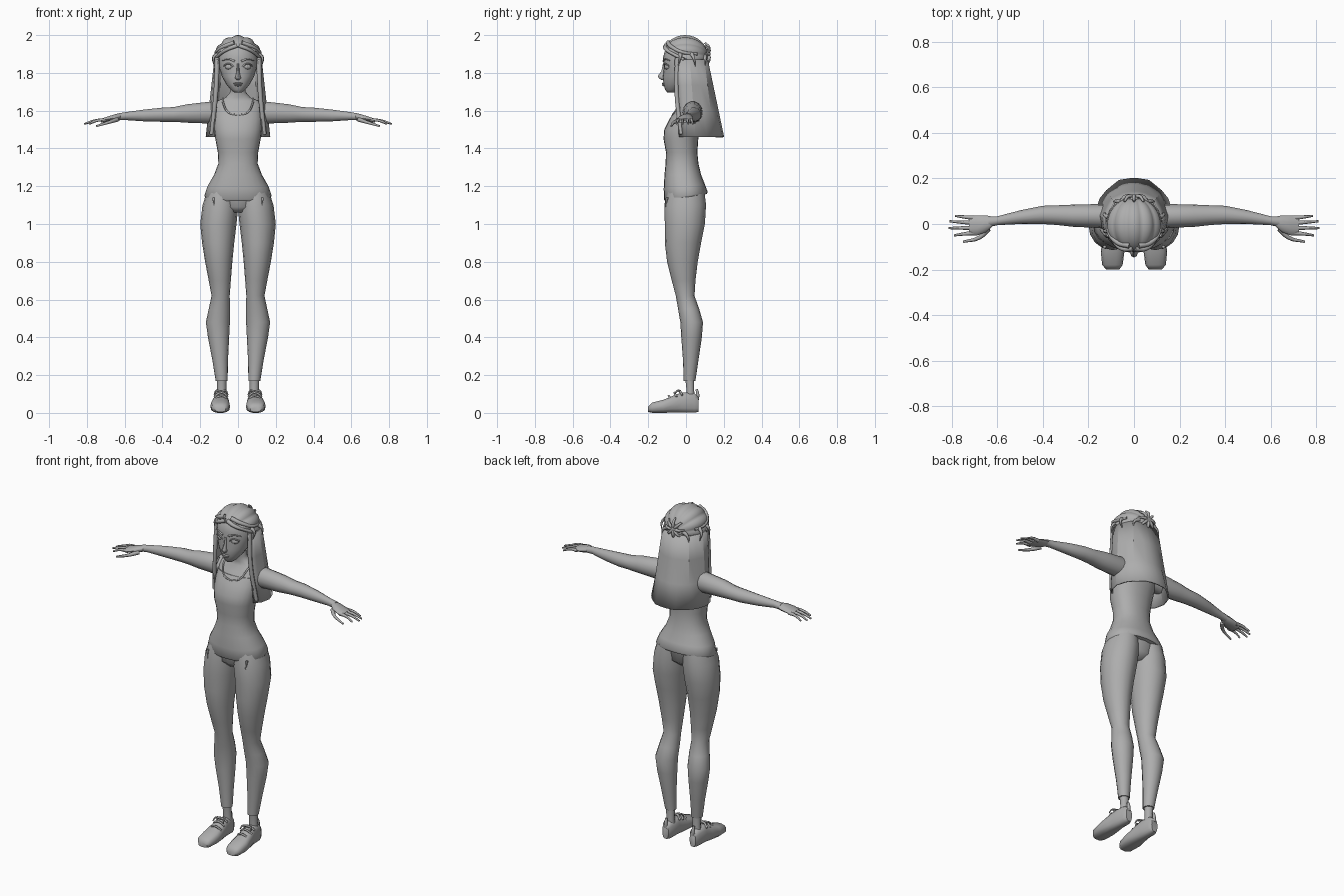
import bpy, bmesh
from math import sin, cos, pi, copysign
from mathutils import Vector, Matrix

cube = bpy.data.objects.get("Cube")
if cube:
    bpy.data.objects.remove(cube, do_unlink=True)

clay = bpy.data.materials.new("plain_grey")
clay.use_nodes = True
grey = (0.42, 0.42, 0.42, 1)
clay.diffuse_color = grey
clay.node_tree.nodes["Principled BSDF"].inputs["Base Color"].default_value = grey


def finish(name, bm, mirror=False, angle=50):
    """Turn a bmesh into a smooth shaded, optionally mirrored object."""
    bmesh.ops.recalc_face_normals(bm, faces=bm.faces)
    mesh = bpy.data.meshes.new(name)
    bm.to_mesh(mesh)
    bm.free()
    obj = bpy.data.objects.new(name, mesh)
    bpy.context.collection.objects.link(obj)
    mesh.materials.append(clay)
    bpy.ops.object.select_all(action="DESELECT")
    obj.select_set(True)
    bpy.context.view_layer.objects.active = obj
    bpy.ops.object.shade_smooth_by_angle(angle=angle * pi / 180)
    if mirror:
        obj.modifiers.new("Mirror", "MIRROR")
    return obj


def loft(name, rings, axis="z", mirror=False, sides=16, power=1.0):
    """Skin rings given as (position, low u, high u, low v, high v, tilt)."""
    bm = bmesh.new()
    loops = []
    for w, u0, u1, v0, v1, *tilt in rings:
        loop = []
        for i in range(sides):
            c, s = cos(2 * pi * i / sides), sin(2 * pi * i / sides)
            u = (u0 + u1) / 2 + (u1 - u0) / 2 * copysign(abs(c) ** power, c)
            v = (v0 + v1) / 2 + (v1 - v0) / 2 * copysign(abs(s) ** power, s)
            k = w + (tilt[0] * v if tilt else 0)
            loop.append(bm.verts.new({"x": (k, u, v), "y": (u, k, v), "z": (u, v, k)}[axis]))
        loops.append(loop)
    for a, b in zip(loops, loops[1:]):
        for i in range(sides):
            j = (i + 1) % sides
            bm.faces.new((a[i], a[j], b[j], b[i]))
    bm.faces.new(loops[0])
    bm.faces.new(loops[-1])
    return finish(name, bm, mirror)


def strands(name, paths, size, tip=1.0, mirror=True):
    """Round tubes along point paths, narrowing to the tip."""
    curve = bpy.data.curves.new(name, "CURVE")
    curve.dimensions = "3D"
    curve.bevel_depth = size
    curve.bevel_resolution = 1
    curve.resolution_u = 4
    curve.use_fill_caps = True
    for path in paths:
        spline = curve.splines.new("BEZIER")
        spline.bezier_points.add(len(path) - 1)
        for i, (point, co) in enumerate(zip(spline.bezier_points, path)):
            point.co = co
            point.handle_left_type = point.handle_right_type = "AUTO"
            point.radius = 1 + (tip - 1) * i / (len(path) - 1)
    obj = bpy.data.objects.new(name, curve)
    bpy.context.collection.objects.link(obj)
    curve.materials.append(clay)
    if mirror:
        obj.modifiers.new("Mirror", "MIRROR")
    return obj


def blob(name, centre, radii, mirror=True, turn=0):
    """Ellipsoid."""
    bm = bmesh.new()
    bmesh.ops.create_uvsphere(bm, u_segments=12, v_segments=8, radius=1)
    bm.transform(Matrix.Translation(centre) @ Matrix.Rotation(turn, 4, "Z")
                 @ Matrix.Diagonal((*radii, 1)))
    return finish(name, bm, mirror)


def body(name, rows, **options):
    """Loft symmetric about x, rows given as (height, half width, front, back, tilt)."""
    return loft(name, [(z, -x, x, f, b, *t) for z, x, f, b, *t in rows], **options)


# Torso: sleeveless top with a sloping hem, chest and neck
body("shirt", [(1.14, .172, -.11, .11, .17), (1.15, .178, -.117, .115, .17),
               (1.2, .162, -.118, .1, .1), (1.26, .127, -.114, .08),
               (1.32, .104, -.108, .066), (1.38, .107, -.106, .06),
               (1.45, .12, -.119, .065), (1.5, .126, -.115, .075),
               (1.56, .13, -.085, .086), (1.6, .13, -.058, .087)], sides=24, power=.9)
body("shoulders_and_neck", [(1.55, .128, -.088, .084), (1.62, .13, -.043, .085),
                            (1.65, .115, -.022, .08), (1.67, .065, -.018, .07),
                            (1.7, .04, -.026, .05), (1.78, .038, -.035, .045)], sides=20)
strands("neckline_trim", [[(0, -.072, 1.575), (.05, -.062, 1.59), (.078, -.025, 1.64),
                           (.08, .02, 1.665)]], .005)
strands("armhole_trim", [[(.125, .0, 1.655), (.128, -.04, 1.6), (.128, -.045, 1.54)]], .005)

# Trousers
body("pelvis", [(1.06, .05, -.07, .05), (1.09, .12, -.1, .085),
                (1.18, .15, -.1, .095, .1)])
loft("trouser_leg", [(1.17, 0, .165, -.1, .098), (1.1, -.002, .188, -.115, .106),
                     (1.0, .008, .2, -.112, .1), (.9, .02, .19, -.112, .08),
                     (.8, .03, .174, -.1, .062), (.7, .038, .155, -.075, .05),
                     (.62, .044, .14, -.054, .045), (.55, .042, .155, -.042, .07),
                     (.48, .043, .17, -.03, .09), (.4, .047, .159, -.025, .084),
                     (.28, .053, .136, -.016, .066), (.17, .055, .118, -.012, .05)],
     mirror=True)
strands("pocket_seam", [[(.13, -.1, 1.14), (.125, -.108, 1.09)]], .007, tip=.3)

# Ankles and shoes
loft("ankle", [(.06, .058, .114, 0, .05), (.12, .062, .11, .002, .044),
               (.18, .062, .112, -.005, .045)], mirror=True, sides=10)
loft("shoe", [(-.2, .065, .122, .005, .035), (-.18, .05, .14, 0, .055),
              (-.12, .042, .146, 0, .07), (-.06, .047, .136, 0, .095),
              (-.02, .055, .126, 0, .11), (.045, .057, .122, 0, .105),
              (.066, .07, .11, .005, .085)], axis="y", mirror=True, sides=14, power=.75)
strands("laces", [[(.055, y, z - .02), (.075, y - .01, z), (.1, y - .01, z), (.125, y, z - .02)]
                  for y, z in [(-.08, .088), (-.05, .104), (-.02, .114)]], .006)
strands("lace_bow", [[(.09, -.03, .112), (.09 + s * .025, -.045, .118), (.09 + s * .035, -.06, .1)]
                     for s in (-1, 1)], .007, tip=.4)
strands("heel_tab", [[(.09, .058, .07), (.09, .062, .1), (.09, .056, .125)]], .012, tip=.6)

# Arms and hands
loft("arm", [(.09, -.012, .082, 1.54, 1.64), (.14, -.018, .088, 1.53, 1.65),
             (.27, -.012, .085, 1.535, 1.635), (.34, -.004, .082, 1.54, 1.62),
             (.4, 0, .08, 1.54, 1.617), (.5, 0, .06, 1.543, 1.606),
             (.6, -.005, .034, 1.55, 1.592), (.64, -.014, .034, 1.548, 1.585)],
     axis="x", mirror=True, sides=14)
loft("palm", [(.62, -.008, .032, 1.552, 1.586), (.65, -.036, .038, 1.544, 1.582),
              (.69, -.05, .038, 1.54, 1.57), (.725, -.05, .034, 1.536, 1.558)],
     axis="x", mirror=True, sides=10)
strands("fingers", [[(.7, y, 1.55), (.7 + reach / 2, y * .6 + end * .4, 1.548),
                     (.7 + reach, end, 1.53)]
                    for y, end, reach in [(.027, .036, .085), (.005, .012, .11),
                                          (-.017, -.018, .115), (-.039, -.05, .09)]],
        .0105, tip=.45)
strands("thumb", [[(.64, -.02, 1.553), (.68, -.06, 1.54), (.75, -.078, 1.518)]], .013, tip=.4)

# Head and face
body("head", [(1.695, .018, -.098, -.055), (1.71, .038, -.11, -.03),
              (1.74, .062, -.119, .01), (1.78, .085, -.123, .045),
              (1.83, .1, -.117, .075), (1.88, .106, -.122, .095),
              (1.93, .094, -.108, .09), (1.97, .06, -.07, .055),
              (1.985, .025, -.03, .02)], sides=20)
loft("nose", [(1.762, -.008, .008, -.13, -.11), (1.774, -.017, .017, -.146, -.11),
              (1.785, -.012, .012, -.148, -.11), (1.81, -.007, .007, -.13, -.11),
              (1.85, -.006, .006, -.122, -.11)], sides=8)
blob("eye", (.047, -.098, 1.832), (.024, .014, .015), turn=.3)
blob("pupil", (.046, -.109, 1.832), (.01, .005, .011), turn=.3)
strands("eyelid", [[(.022, -.112, 1.832), (.046, -.114, 1.849), (.075, -.092, 1.838)]], .004)
strands("eyebrow", [[(.018, -.119, 1.862), (.05, -.113, 1.873), (.083, -.085, 1.865)]],
        .006, tip=.4)
blob("upper_lip", (0, -.118, 1.744), (.024, .01, .005), mirror=False)
blob("lower_lip", (0, -.117, 1.735), (.019, .01, .006), mirror=False)
blob("ear", (.108, -.005, 1.825), (.01, .02, .032), turn=.35)

# Swept hair: ridged shell gathered at the back of the head
bm = bmesh.new()
around, along = 88, 16
shell = []
for j in range(1, along):
    phi = pi * j / along
    row = []
    for i in range(around):
        theta = 2 * pi * i / around
        r = sin(phi) * (.93 + .07 * abs(cos(theta * 5.5)))
        row.append(bm.verts.new((.125 * r * sin(theta), -.005 + .122 * cos(phi),
                                 1.885 + .115 * r * cos(theta))))
    shell.append(row)
for a, b in zip(shell, shell[1:]):
    for i in range(around):
        bm.faces.new((a[i - 1], a[i], b[i], b[i - 1]))
bm.faces.new(shell[0])
bmesh.ops.bisect_plane(bm, geom=bm.verts[:] + bm.edges[:] + bm.faces[:],
                       plane_co=Vector((0, -.12, 1.935)), plane_no=Vector((0, .5, 1)),
                       clear_inner=True)
finish("hair_cap", bm)
strands("front_locks", [[(.005, -.107, 1.945), (.05, -.108, 1.928), (.095, -.068, 1.9),
                         (.122, -.01, 1.87)],
                        [(.02, -.095, 1.96), (.075, -.08, 1.94), (.115, -.02, 1.91),
                         (.1, .06, 1.9)]], .013, tip=.6)
strands("loose_tufts", [[(.105, -.03, 1.9), (.128, -.03, 1.885), (.125, -.04, 1.84)],
                        [(.11, .03, 1.9), (.13, .04, 1.88), (.125, .05, 1.835)],
                        [(.05, .1, 1.89), (.08, .1, 1.87), (.09, .1, 1.83)]], .013, tip=.15)

# Knot with radiating loops
blob("hair_knot", (0, .11, 1.9), (.026, .018, .026), mirror=False)
strands("knot_loops", [[(0, .115, 1.9), (.035 * cos(a), .122, 1.9 + .035 * sin(a)),
                        (.06 * cos(a), .1, 1.9 + .06 * sin(a))]
                       for a in [pi * k / 4 for k in range(8)]], .011, tip=.5, mirror=False)

# Long hair hanging in a flared sheet with pleats
top = [(.108, -.06), (.122, -.025), (.122, .02), (.108, .06), (.085, .095), (.04, .112), (.012, .112)]
low = [(.125, -.035), (.155, -.005), (.167, .05), (.148, .11), (.12, .145), (.065, .19), (.015, .198)]
bm = bmesh.new()
rows = []
for t in (0, .33, .66, 1):
    half = [Vector((*p, 1.87)).lerp(Vector((*q, 1.46)), t) for p, q in zip(top, low)]
    for k, v in enumerate(half):
        pleat = .97 if k % 2 and t < 1 else 1
        v.x, v.y = v.x * pleat, v.y * pleat
    full = half + [Vector((-v.x, v.y, v.z)) for v in reversed(half)]
    rows.append([bm.verts.new(v) for v in full])
for a, b in zip(rows, rows[1:]):
    for i in range(len(a) - 1):
        bm.faces.new((a[i], a[i + 1], b[i + 1], b[i]))
sheet = finish("long_hair", bm, angle=25)
solid = sheet.modifiers.new("Solidify", "SOLIDIFY")
solid.thickness = .008
solid.offset = 0
strands("side_lock", [[(.11, -.045, 1.88), (.117, -.05, 1.7), (.14, -.025, 1.475)]], .014, tip=.8)
